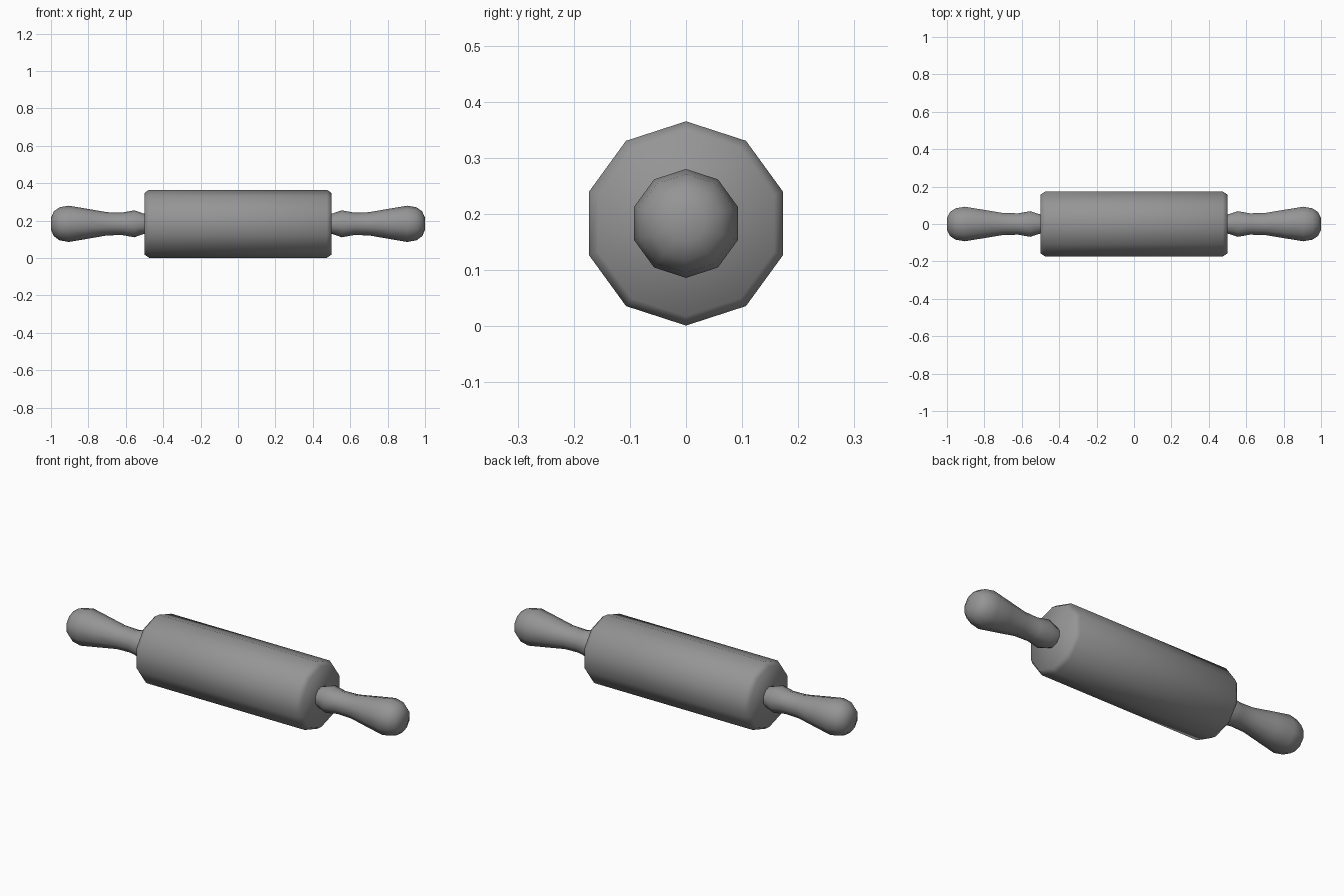
import bpy, bmesh, math

cube = bpy.data.objects.get("Cube")
if cube:
    bpy.data.objects.remove(cube, do_unlink=True)

SIDES = 10
AXIS_Z = 0.183

grey = bpy.data.materials.new("plain_grey")
grey.use_nodes = True
colour = (0.3, 0.3, 0.3, 1)
grey.diffuse_color = colour
grey.node_tree.nodes["Principled BSDF"].inputs["Base Color"].default_value = colour


def lathe(name, profile):
    """Turn (x, radius) points around the long axis, with capped ends."""
    bm = bmesh.new()
    rings = []
    for x, r in profile:
        angles = [2 * math.pi * i / SIDES for i in range(SIDES)]
        rings.append([bm.verts.new((x, r * math.sin(a), r * math.cos(a))) for a in angles])
    for a, b in zip(rings, rings[1:]):
        for i in range(SIDES):
            j = (i + 1) % SIDES
            bm.faces.new((a[i], a[j], b[j], b[i]))
    bm.faces.new(rings[0])
    bm.faces.new(rings[-1])
    bmesh.ops.recalc_face_normals(bm, faces=bm.faces)
    for f in bm.faces:
        f.smooth = True
    mesh = bpy.data.meshes.new(name)
    bm.to_mesh(mesh)
    bm.free()
    mesh.materials.append(grey)
    obj = bpy.data.objects.new(name, mesh)
    obj.location.z = AXIS_Z
    bpy.context.collection.objects.link(obj)


# Main cylinder with bevelled rims
half = [(0.475, 0.182), (0.5, 0.165)]
lathe("roller", [(-x, r) for x, r in reversed(half)] + half)

# Turned handles with a collar, a thin neck and a rounded knob
handle = [(0.49, 0.053), (0.505, 0.055), (0.555, 0.072), (0.62, 0.06), (0.7, 0.062),
          (0.81, 0.081), (0.905, 0.097), (0.955, 0.088), (0.985, 0.066), (1.0, 0.032)]
for name, side in (("left_handle", 1), ("right_handle", -1)):
    lathe(name, [(side * x, r) for x, r in handle])
